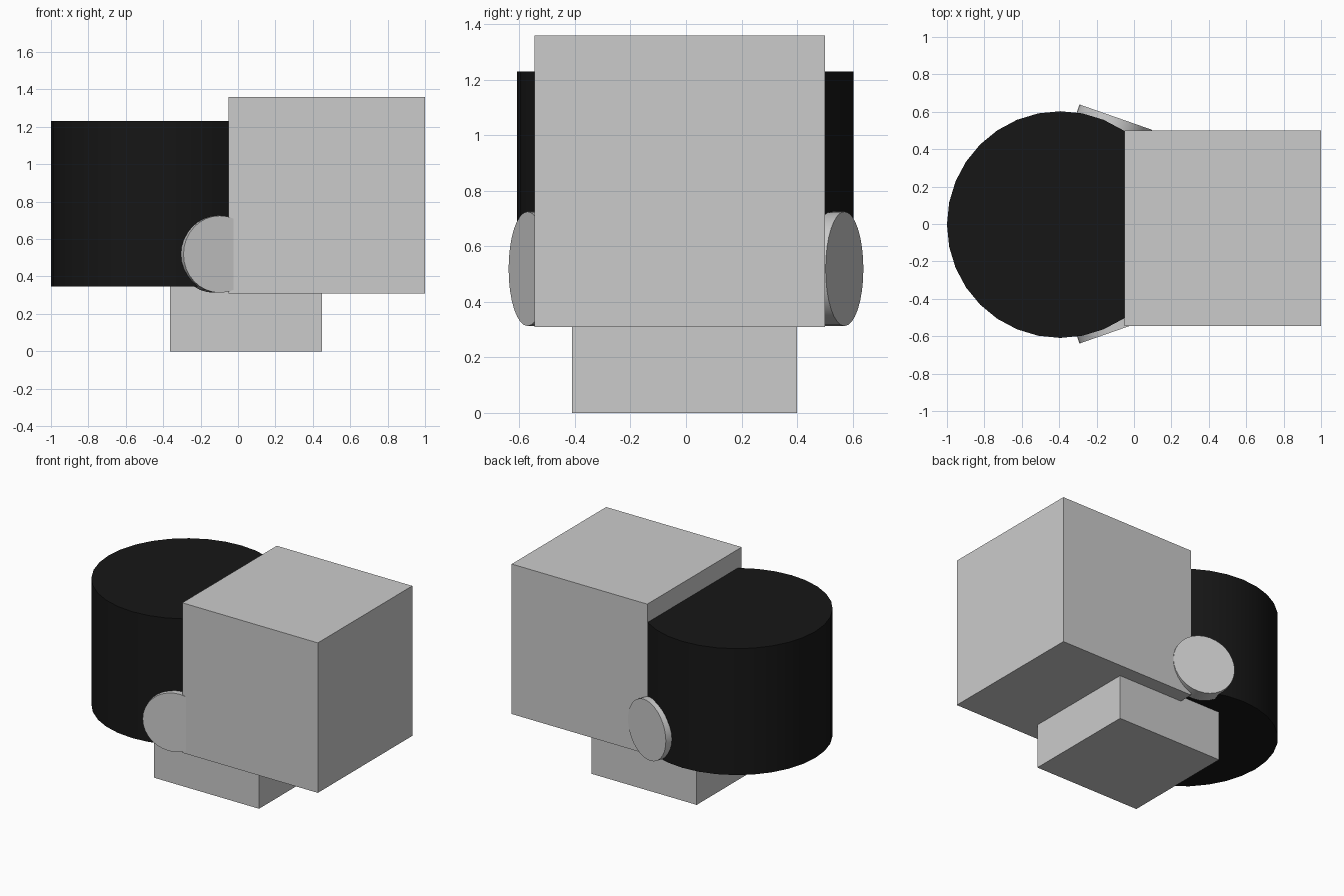
import bpy
from math import radians, sin, cos
from mathutils import Matrix, Vector

if "Cube" in bpy.data.objects:
    bpy.data.objects.remove(bpy.data.objects["Cube"])


def box(name, lo, hi):
    lo, hi = Vector(lo), Vector(hi)
    bpy.ops.mesh.primitive_cube_add(size=1, location=(lo + hi) / 2)
    ob = bpy.context.object
    ob.name = name
    ob.data.transform(Matrix.Diagonal((*(hi - lo), 1)))
    return ob


def cylinder(name, radius, depth, loc, rot=(0, 0, 0)):
    bpy.ops.mesh.primitive_cylinder_add(vertices=32, radius=radius, depth=depth,
                                        location=loc, rotation=rot)
    ob = bpy.context.object
    ob.name = name
    bpy.ops.object.shade_smooth_by_angle(angle=radians(30))
    return ob


# Main block and the smaller block beneath it
box("front_block", (-0.05, -0.545, 0.31), (1.0, 0.5, 1.36))
box("base_block", (-0.363, -0.41, 0.0), (0.45, 0.40, 0.81))

# Black drum
black = bpy.data.materials.new("black")
black.diffuse_color = (0.008, 0.008, 0.008, 1)
black.use_nodes = True
black.node_tree.nodes["Principled BSDF"].inputs["Base Color"].default_value = black.diffuse_color
drum = cylinder("rear_drum", 0.606, 0.885, (-0.394, -0.003, 0.788))
drum.data.materials.append(black)

# Angled side discs, outer faces turned towards +x
TILT, THICK = radians(19.3), 0.1
for name, side in (("disc_left", 1), ("disc_right", -1)):
    normal = Vector((sin(TILT), side * cos(TILT), 0))
    centre = Vector((-0.097, side * 0.571, 0.519)) - normal * THICK / 2
    cylinder(name, 0.206, THICK, centre, (radians(90), 0, -side * TILT))
